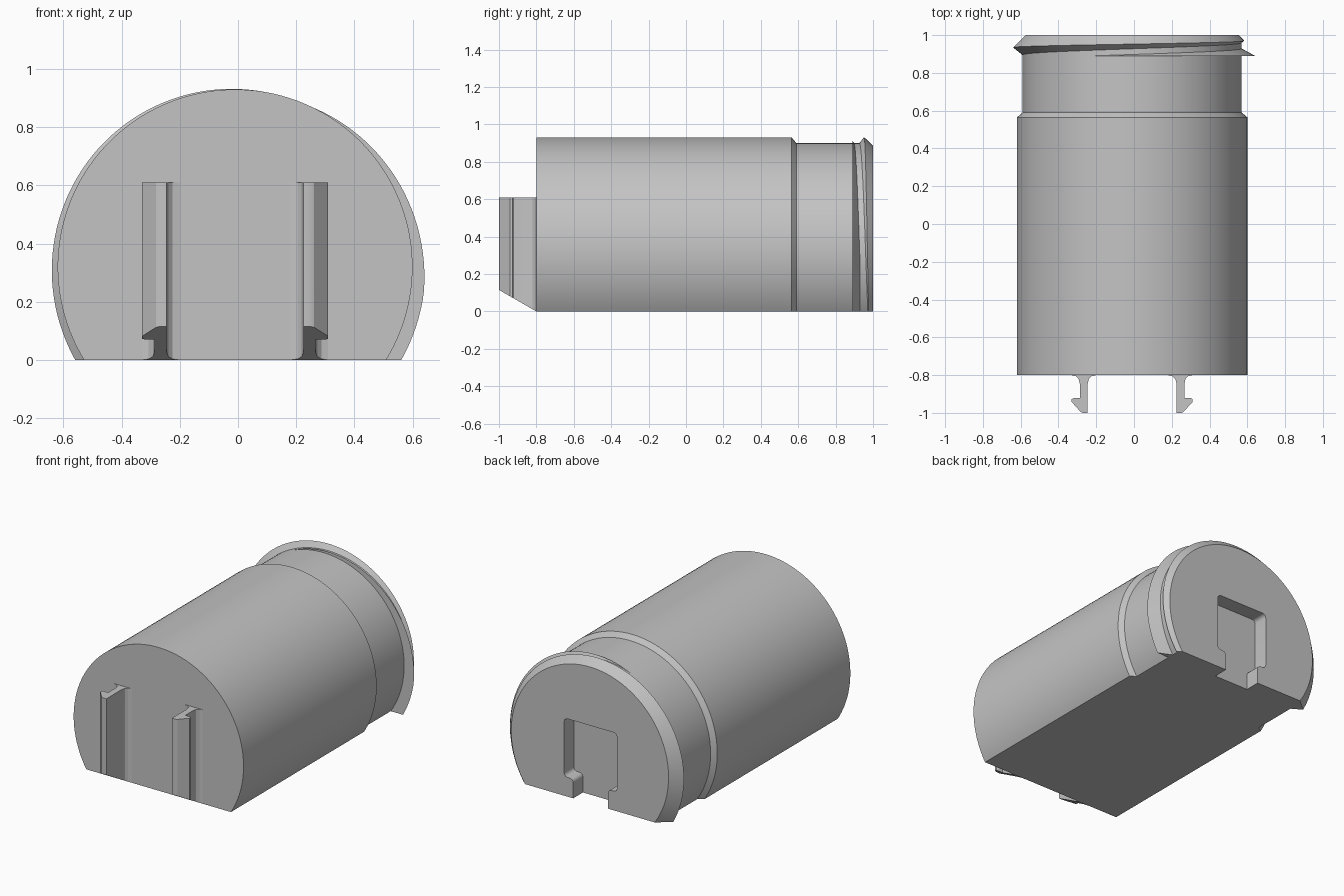
import bpy, bmesh, math
from mathutils import Vector

if "Cube" in bpy.data.objects:
    bpy.data.objects.remove(bpy.data.objects["Cube"], do_unlink=True)

CX, CZ = -0.01, 0.32      # axis of the barrel
R, NECK = 0.61, 0.58      # barrel and neck radius
SEGS = 128

grey = bpy.data.materials.new("plain grey")
grey.use_nodes = True
grey.diffuse_color = (0.55, 0.55, 0.55, 1)
grey.node_tree.nodes["Principled BSDF"].inputs["Base Color"].default_value = (0.55, 0.55, 0.55, 1)


def finish(bm, name):
    bmesh.ops.recalc_face_normals(bm, faces=bm.faces)
    mesh = bpy.data.meshes.new(name)
    bm.to_mesh(mesh)
    bm.free()
    mesh.materials.append(grey)
    ob = bpy.data.objects.new(name, mesh)
    bpy.context.collection.objects.link(ob)
    return ob


def activate(ob):
    bpy.ops.object.select_all(action='DESELECT')
    ob.select_set(True)
    bpy.context.view_layer.objects.active = ob


def smooth(ob):
    activate(ob)
    bpy.ops.object.shade_smooth_by_angle(angle=math.radians(25))


def slice_off(bm, point, normal):
    """Remove what lies on the normal's side and close the cut."""
    bmesh.ops.bisect_plane(bm, geom=bm.verts[:] + bm.edges[:] + bm.faces[:], dist=1e-5,
                           plane_co=point, plane_no=normal, clear_outer=True)
    bmesh.ops.holes_fill(bm, edges=[e for e in bm.edges if e.is_boundary], sides=0)


def prism(outline, offset):
    """Solid made by sweeping a closed outline along an offset."""
    bm = bmesh.new()
    face = bm.faces.new([bm.verts.new(p) for p in outline])
    new = bmesh.ops.extrude_face_region(bm, geom=[face])["geom"]
    bmesh.ops.translate(bm, vec=offset, verts=[v for v in new if isinstance(v, bmesh.types.BMVert)])
    return bm


def rounded(points, radius, steps=5):
    """Round the corners of a closed 2D outline."""
    out = []
    pts = [Vector(p) for p in points]
    for i, p in enumerate(pts):
        a = p + (pts[i - 1] - p).normalized() * radius
        b = p + (pts[(i + 1) % len(pts)] - p).normalized() * radius
        for k in range(steps + 1):
            s = k / steps
            # circular arc from a to b
            centre = a + b - p
            u, w = a - centre, b - centre
            out.append(centre + u * math.cos(s * math.pi / 2) + w * math.sin(s * math.pi / 2))
    return out


# Barrel, neck and spiral thread: profile varies with the turn t (0 right side, 1 left side)
def profile(t):
    tip = 0.935 + 0.035 * t
    tip_r = 0.563 + (1 - tip) * 1.03
    low_r = NECK + min(0.075, max(0, t - 0.38) * 0.113)
    valley = 0.89 + (low_r - NECK) * 0.55
    foot = max(valley, 0.895 + 0.065 * t)
    return [(-0.8, R), (0.565, R), (0.59, NECK), (0.89, NECK), (0.89, low_r),
            (valley, NECK), (foot, NECK), (tip, tip_r), (1.0, 0.565)]


bm = bmesh.new()
columns = []
for i in range(SEGS):
    t = -0.5 + 2 * (i + 0.5) / SEGS
    a = math.pi * (1 - t)
    columns.append([bm.verts.new((CX + r * math.cos(a), y, CZ + r * math.sin(a)))
                    for y, r in profile(t)])
for i, col in enumerate(columns):
    nxt = columns[(i + 1) % SEGS]
    for j in range(len(col) - 1):
        bm.faces.new((col[j], col[j + 1], nxt[j + 1], nxt[j]))
bm.faces.new([c[0] for c in columns])
bm.faces.new([c[-1] for c in columns])
bmesh.ops.remove_doubles(bm, verts=bm.verts, dist=1e-4)
slice_off(bm, (0, 0, 0), (0, 0, -1))
body = finish(bm, "threaded_barrel")

# Keyhole slot in the back face
half = [(0.125, -0.2), (0.125, 0.125), (0.19, 0.125), (0.19, 0.505)]
outline = half + [(-x, z) for x, z in reversed(half)]
cutter = finish(prism([(CX - 0.005 + p.x, 0.9, p.y) for p in rounded(outline, 0.025)], (0, 0.2, 0)),
                "slot_cutter")
cutter.hide_render = True
activate(body)
cut = body.modifiers.new("slot", 'BOOLEAN')
cut.operation = 'DIFFERENCE'
cut.solver = 'EXACT'
cut.object = cutter
bpy.ops.object.modifier_apply(modifier=cut.name)
bpy.data.objects.remove(cutter, do_unlink=True)
smooth(body)

# Hooked rails on the front: x is distance from the centre line
RAIL = [(0.32, -0.8), (0.297, -0.806), (0.283, -0.82), (0.277, -0.845), (0.277, -0.922),
        (0.31, -0.922), (0.32, -0.927), (0.32, -0.942), (0.272, -0.995), (0.26, -1.0),
        (0.235, -1.0), (0.235, -0.845), (0.229, -0.82), (0.215, -0.806), (0.19, -0.8)]
for side, name in ((-1, "right_rail"), (1, "left_rail")):
    bm = prism([(CX + side * x, y, 0) for x, y in RAIL], (0, 0, 0.61))
    slice_off(bm, (0, -0.8, 0), (0, -0.115, -0.2))
    smooth(finish(bm, name))
